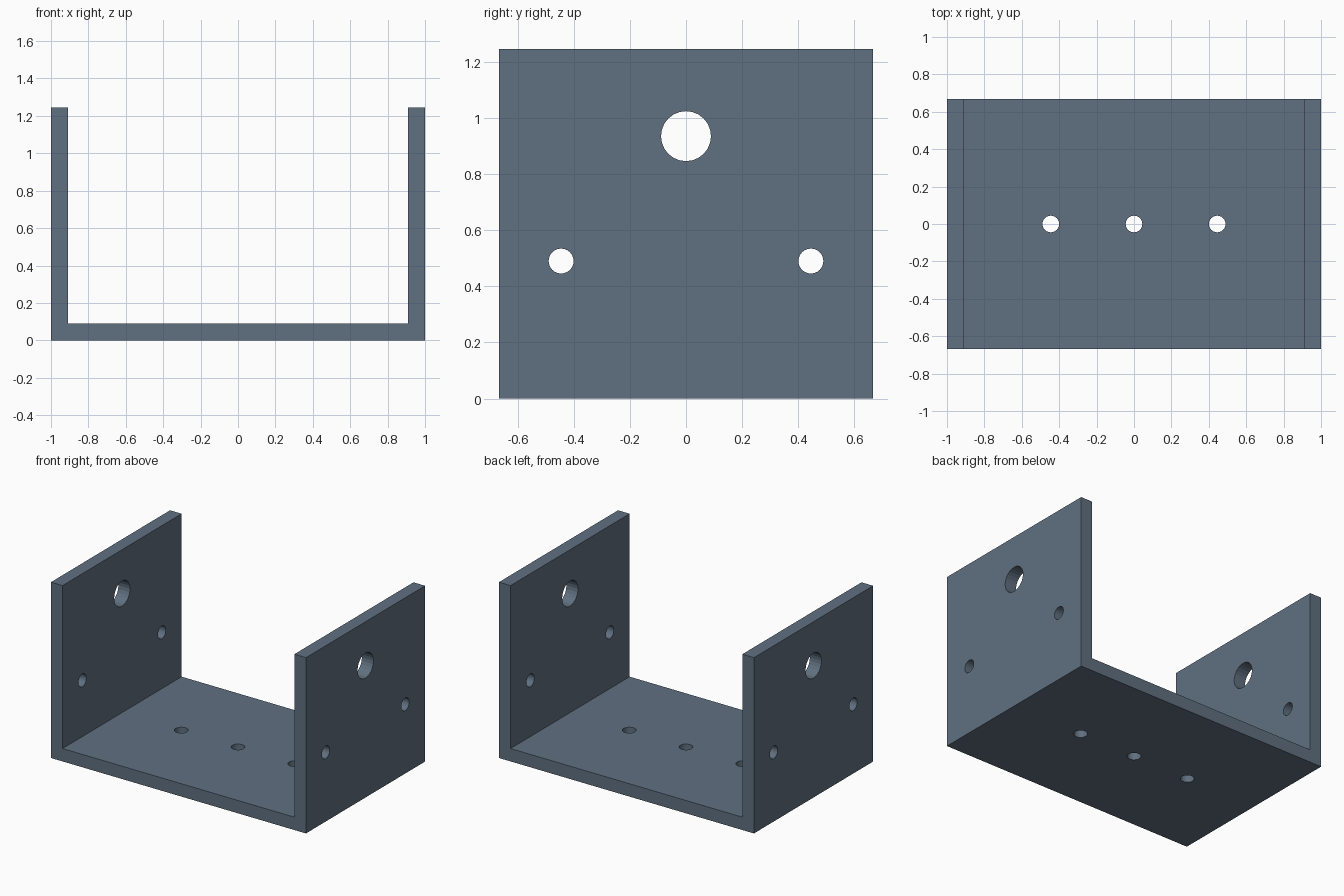
import bpy, bmesh
from math import pi

if "Cube" in bpy.data.objects:
    bpy.data.objects.remove(bpy.data.objects["Cube"])

W, D, H, T = 1.0, 0.667, 1.246, 0.091   # half width, half depth, height, plate thickness

# U-shaped bracket: front profile extruded along y
profile = [(-W, 0), (W, 0), (W, H), (W - T, H), (W - T, T),
           (-W + T, T), (-W + T, H), (-W, H)]
bm = bmesh.new()
face = bm.faces.new([bm.verts.new((x, -D, z)) for x, z in profile])
ext = bmesh.ops.extrude_face_region(bm, geom=[face])
bmesh.ops.translate(bm, vec=(0, 2 * D, 0),
                    verts=[v for v in ext["geom"] if isinstance(v, bmesh.types.BMVert)])
bmesh.ops.recalc_face_normals(bm, faces=bm.faces)
mesh = bpy.data.meshes.new("u_bracket")
bm.to_mesh(mesh)
bm.free()
bracket = bpy.data.objects.new("u_bracket", mesh)
bpy.context.collection.objects.link(bracket)

# Dark slate metal
slate = bpy.data.materials.new("slate_metal")
slate.diffuse_color = (0.117, 0.162, 0.216, 1)
slate.use_nodes = True
slate.node_tree.nodes["Principled BSDF"].inputs["Base Color"].default_value = slate.diffuse_color
mesh.materials.append(slate)


def drill(radius, location, rotation, depth):
    """Cut a round hole through the bracket."""
    bpy.ops.mesh.primitive_cylinder_add(vertices=24, radius=radius, depth=depth,
                                        location=location, rotation=rotation)
    cutter = bpy.context.object
    cutter.name = "hole_cutter"
    cutter.hide_render = True
    cutter.data.materials.append(slate)
    mod = bracket.modifiers.new("hole", 'BOOLEAN')
    mod.operation = 'DIFFERENCE'
    mod.solver = 'EXACT'
    mod.object = cutter
    bpy.context.view_layer.objects.active = bracket
    bpy.ops.object.modifier_apply(modifier=mod.name)
    bpy.data.objects.remove(cutter)


# Holes through both side walls: one large shaft hole, two small screw holes
along_x = (0, pi / 2, 0)
drill(0.089, (0, 0, 0.935), along_x, 2.6)
for y in (-0.445, 0.445):
    drill(0.0445, (0, y, 0.49), along_x, 2.6)

# Row of three screw holes in the base
for x in (-0.445, 0, 0.445):
    drill(0.0445, (x, 0, T / 2), (0, 0, 0), 0.4)
